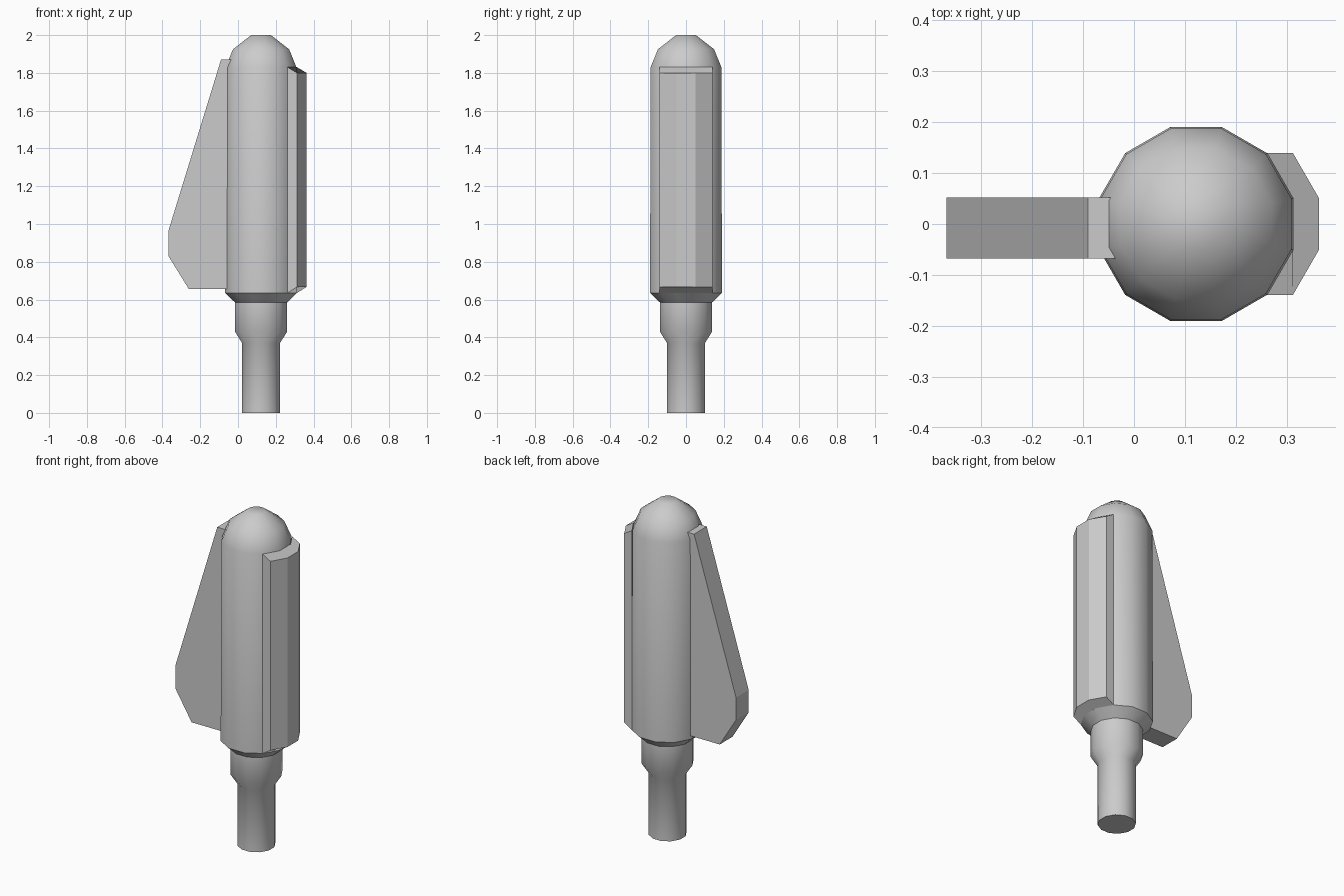
import bpy, bmesh
from math import sin, cos, radians

cube = bpy.data.objects.get("Cube")
if cube:
    bpy.data.objects.remove(cube)

CENTRE_X = 0.122
SIDES = 12

grey = bpy.data.materials.new("plain grey")
grey.use_nodes = True
COLOUR = (0.6, 0.6, 0.6, 1)
grey.diffuse_color = COLOUR
grey.node_tree.nodes["Principled BSDF"].inputs["Base Color"].default_value = COLOUR


def loft(name, rings, smooth=None):
    """Skin a closed solid through matching rings of points."""
    bm = bmesh.new()
    rows = [[bm.verts.new(p) for p in ring] for ring in rings]
    n = len(rows[0])
    for a, b in zip(rows, rows[1:]):
        for i in range(n):
            j = (i + 1) % n
            bm.faces.new((a[i], a[j], b[j], b[i]))
    bm.faces.new(rows[0])
    bm.faces.new(rows[-1])
    bmesh.ops.recalc_face_normals(bm, faces=bm.faces)
    mesh = bpy.data.meshes.new(name)
    bm.to_mesh(mesh)
    bm.free()
    mesh.materials.append(grey)
    obj = bpy.data.objects.new(name, mesh)
    bpy.context.collection.objects.link(obj)
    if smooth:
        bpy.ops.object.select_all(action='DESELECT')
        obj.select_set(True)
        bpy.context.view_layer.objects.active = obj
        bpy.ops.object.shade_smooth_by_angle(angle=radians(smooth))
    return obj


def corner(radius, degrees, z):
    a = radians(degrees)
    return (CENTRE_X + radius * cos(a), radius * sin(a), z)


# Stem, neck, barrel and domed tip as one turned body: (radius, height)
profile = [(0.104, 0), (0.104, 0.37), (0.143, 0.43), (0.143, 0.585),
           (0.197, 0.635), (0.194, 1.83), (0.154, 1.925), (0.054, 2.0)]
loft("body", [[corner(r, 15 + 360 / SIDES * i, z) for i in range(SIDES)]
              for r, z in profile], smooth=40)

# Raised plate following three facets on the left side, with chamfered ends
OUT = 0.051
angles = (-45, -15, 15, 45)


def plate_ring(bottom, top, height):
    """Inner arc followed by the shifted outer arc at one end."""
    inner = [corner(0.197, a, bottom if height == 0 else top) for a in angles]
    slope = 0.032 if height == 0 else -0.03
    outer = [(x + OUT, y, z + slope) for x, y, z in reversed(inner)]
    return inner + outer


loft("side_plate", [plate_ring(0.635, 1.83, h) for h in (0, 1)])

# Swept fin on the right side, rooted inside the barrel
fin = [(0, 1.87), (-0.09, 1.87), (-0.368, 0.965),
       (-0.368, 0.83), (-0.26, 0.655), (0, 0.655)]
loft("fin", [[(x, y, z) for x, z in fin] for y in (-0.068, 0.052)])
